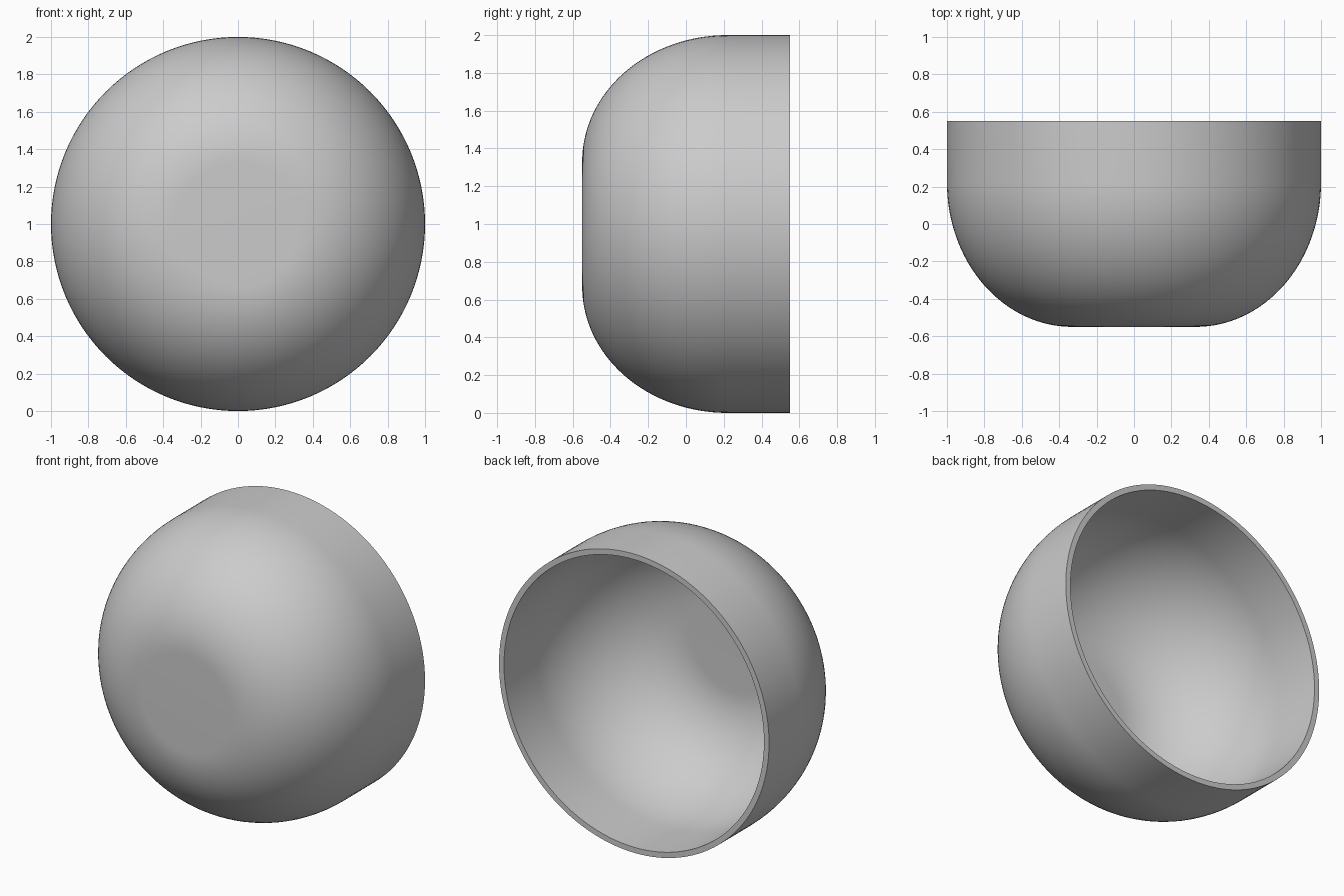
import bpy, bmesh, math

if "Cube" in bpy.data.objects:
    bpy.data.objects.remove(bpy.data.objects["Cube"])

FLAT, R, Y0, Y1, YC = 0.33, 1.0, -0.55, 0.55, 0.22   # base disc, radius, ends, start of straight wall
WALL = 0.037
SEGS, STEPS = 128, 32


def profile(inset):
    """Half section (radius, y) from the axis to the rim, moved inward by the wall thickness."""
    a, b = R - FLAT, YC - Y0
    pts = [(0.0, Y0 + inset)]
    for i in range(STEPS + 1):
        t = math.pi / 2 * i / STEPS
        r, y = FLAT + a * math.sin(t), YC - b * math.cos(t)
        nr, ny = b * math.sin(t), -a * math.cos(t)
        n = math.hypot(nr, ny)
        pts.append((r - inset * nr / n, y - inset * ny / n))
    pts.append((R - inset, Y1))
    return pts


# Bowl shell: outer section up to the rim, back down the inner section, spun about y
section = profile(0.0) + profile(WALL)[::-1]
bm = bmesh.new()
verts = [bm.verts.new((r, y, 0)) for r, y in ((p[0], p[1]) for p in section)]
edges = [bm.edges.new(pair) for pair in zip(verts, verts[1:])]
bmesh.ops.spin(bm, geom=verts + edges, cent=(0, 0, 0), axis=(0, 1, 0),
               angle=2 * math.pi, steps=SEGS, use_merge=True)
bmesh.ops.remove_doubles(bm, verts=bm.verts, dist=1e-5)
bmesh.ops.translate(bm, verts=bm.verts, vec=(0, 0, R))
bmesh.ops.recalc_face_normals(bm, faces=bm.faces)

mesh = bpy.data.meshes.new("bowl_shell")
bm.to_mesh(mesh)
bm.free()
bowl = bpy.data.objects.new("bowl_shell", mesh)
bpy.context.collection.objects.link(bowl)

# Smooth curved wall with a crisp rim
bpy.context.view_layer.objects.active = bowl
bowl.select_set(True)
bpy.ops.object.shade_smooth_by_angle(angle=math.radians(30))
